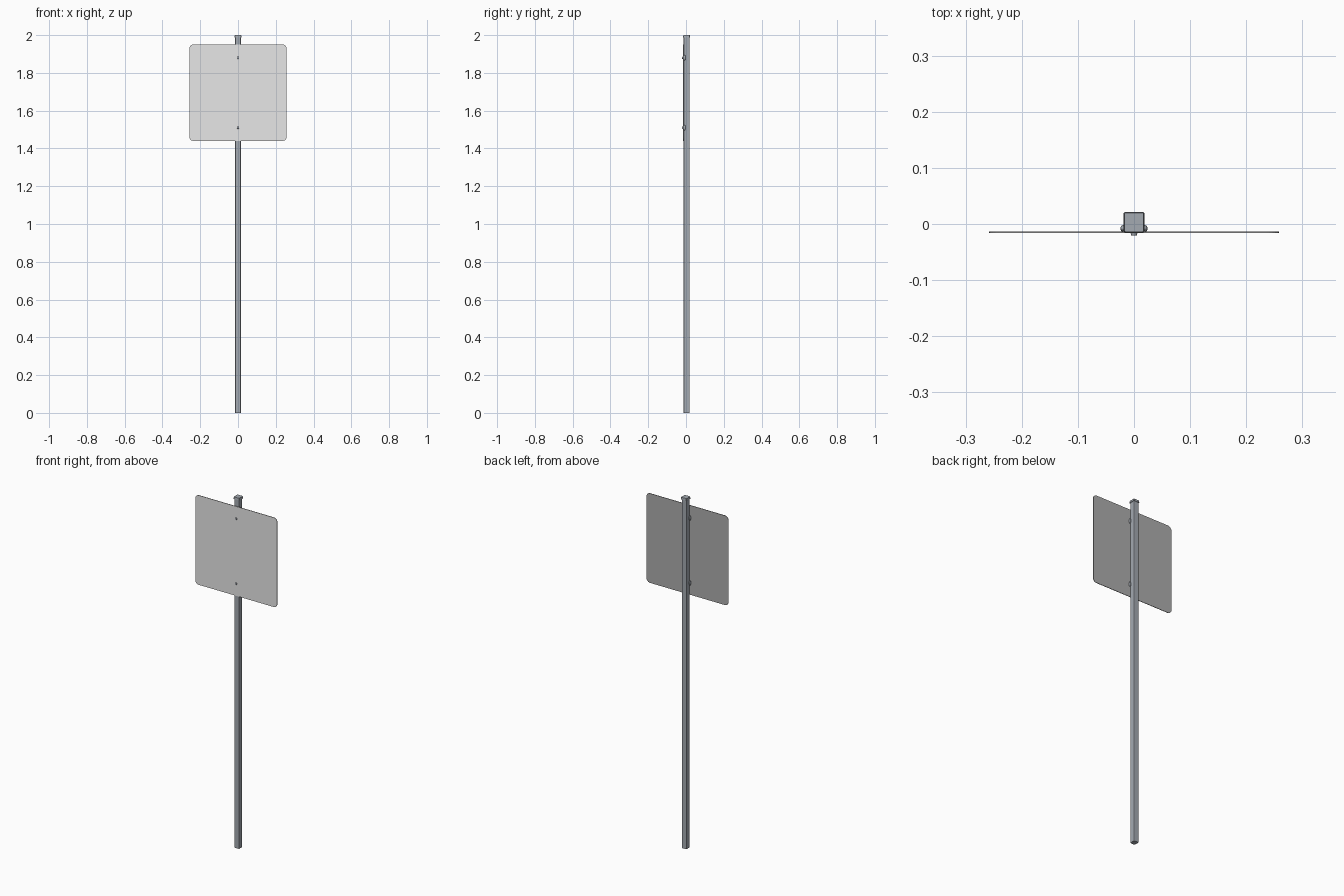
import bpy, bmesh, math
from mathutils import Matrix, Vector

cube = bpy.data.objects.get("Cube")
if cube:
    bpy.data.objects.remove(cube, do_unlink=True)


def material(name, r, g, b):
    m = bpy.data.materials.new(name)
    m.use_nodes = True
    m.diffuse_color = (r, g, b, 1)
    m.node_tree.nodes["Principled BSDF"].inputs["Base Color"].default_value = (r, g, b, 1)
    return m


steel = material("galvanised steel", 0.37, 0.40, 0.44)
face_grey = material("light grey sign face", 0.8, 0.8, 0.8)
back_grey = material("grey sign back", 0.42, 0.42, 0.42)

POST_Y = 0.003
BOLT_HEIGHTS = {"upper": 1.88, "lower": 1.51}


def finish(bm, name, *mats):
    bmesh.ops.recalc_face_normals(bm, faces=bm.faces)
    mesh = bpy.data.meshes.new(name)
    bm.to_mesh(mesh)
    bm.free()
    for m in mats:
        mesh.materials.append(m)
    obj = bpy.data.objects.new(name, mesh)
    bpy.context.scene.collection.objects.link(obj)
    return obj


def box(name, center, size, chamfer, axis, segments=1):
    """Box with the edges running along one axis rounded off."""
    bm = bmesh.new()
    bmesh.ops.create_cube(bm, size=1, matrix=Matrix.Translation(center) @ Matrix.Diagonal((*size, 1)))
    edges = [e for e in bm.edges
             if abs((e.verts[0].co - e.verts[1].co).normalized()[axis]) > 0.9]
    bmesh.ops.bevel(bm, geom=edges, offset=chamfer, segments=segments,
                    profile=0.5, affect='EDGES')
    return bm


# Square post with softened corners
finish(box("post", (0, POST_Y, 0.995), (0.03, 0.031, 1.99), 0.003, 2, 2), "post", steel)

# Cap, slightly wider than the post, narrowing at its top
bm = box("cap", (0, POST_Y, 1.994), (0.037, 0.037, 0.012), 0.002, 2)
for v in bm.verts:
    if v.co.z > 1.995:
        v.co.x *= 0.92
        v.co.y = POST_Y + (v.co.y - POST_Y) * 0.92
finish(bm, "post_cap", steel)

# Thin sign panel with rounded corners, light only on the front
bm = box("panel", (0, -0.0145, 1.695), (0.516, 0.003, 0.51), 0.022, 1, 6)
bmesh.ops.recalc_face_normals(bm, faces=bm.faces)
for f in bm.faces:
    f.material_index = 0 if f.normal.y < -0.9 else 1
finish(bm, "sign_panel", face_grey, back_grey)

for label, z in BOLT_HEIGHTS.items():
    # Bolt head on the sign face
    bm = bmesh.new()
    bmesh.ops.create_cone(bm, cap_ends=True, segments=12, radius1=0.0065, radius2=0.005,
                          depth=0.006,
                          matrix=Matrix.Translation((0, -0.0175, z)) @ Matrix.Rotation(math.pi / 2, 4, 'X'))
    finish(bm, label + "_bolt_head", steel)

    # Rounded clamp lugs on both sides of the post
    for side, s in (("left", 1), ("right", -1)):
        bm = bmesh.new()
        bmesh.ops.create_uvsphere(bm, u_segments=16, v_segments=10, radius=1,
                                  matrix=Matrix.Translation((s * 0.0195, -0.008, z))
                                  @ Matrix.Diagonal((0.0045, 0.006, 0.015, 1)))
        for f in bm.faces:
            f.smooth = True
        finish(bm, label + "_" + side + "_clamp_lug", steel)
